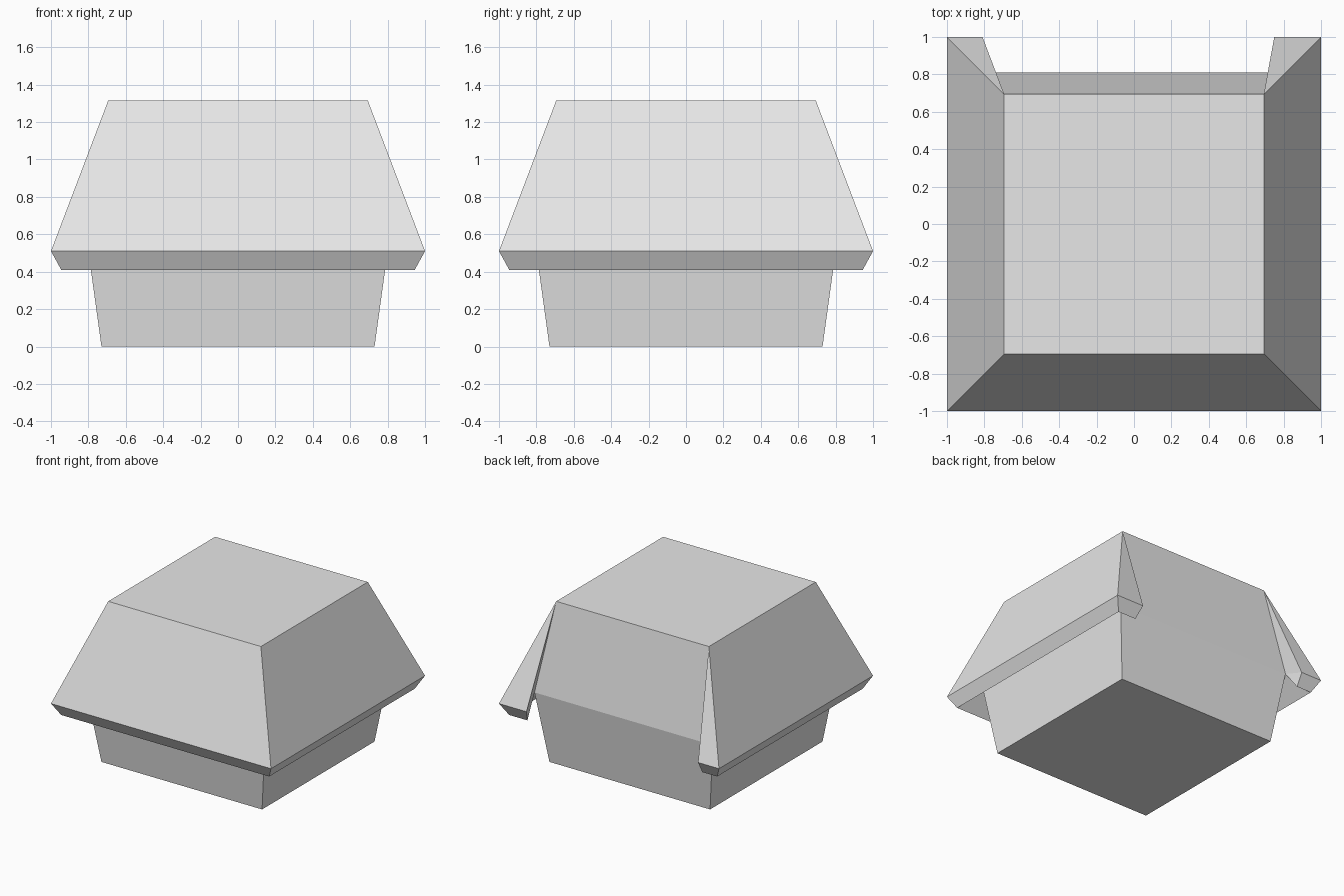
import bpy, bmesh

cube = bpy.data.objects.get("Cube")
if cube:
    bpy.data.objects.remove(cube, do_unlink=True)

# One plain grey for everything
grey = bpy.data.materials.new("light_grey")
grey.use_nodes = True
colour = (0.8, 0.8, 0.8, 1)
grey.diffuse_color = colour
grey.node_tree.nodes["Principled BSDF"].inputs["Base Color"].default_value = colour


def finish(name, bm):
    bmesh.ops.remove_doubles(bm, verts=bm.verts, dist=0.001)
    bmesh.ops.recalc_face_normals(bm, faces=bm.faces)
    mesh = bpy.data.meshes.new(name)
    bm.to_mesh(mesh)
    bm.free()
    mesh.materials.append(grey)
    bpy.context.collection.objects.link(bpy.data.objects.new(name, mesh))


def bridge(bm, a, b, closed):
    count = len(a)
    for i in range(count if closed else count - 1):
        j = (i + 1) % count
        bm.faces.new((a[i], a[j], b[j], b[i]))


# Shared heights and half widths: (half width, z)
crown, brim, lip, root = (0.694, 1.315), (1.0, 0.51), (0.945, 0.41), (0.81, 0.58)
base = (0.73, 0.0)

# Head block: three stacked square sections with caps
bm = bmesh.new()
rings = [[bm.verts.new((sx * d, sy * d, z))
          for sx, sy in ((-1, -1), (1, -1), (1, 1), (-1, 1))]
         for d, z in (base, root, crown)]
for low, high in zip(rings, rings[1:]):
    bridge(bm, low, high, True)
bm.faces.new(rings[0])
bm.faces.new(rings[-1])
finish("head_block", bm)

# Wraparound cover: a wedge profile swept round three sides, with short back flaps
# Each row: profile point, flap end x on the -x side, flap end x on the +x side
rows = []
bm = bmesh.new()
for (d, z), end_a, end_b in ((crown, -crown[0], crown[0]), (brim, -0.81, 0.75),
                             (lip, -0.81, 0.78), (root, -root[0], root[0])):
    path = ((end_a, d), (-d, d), (-d, -d), (d, -d), (d, d), (end_b, d))
    rows.append([bm.verts.new((x, y, z)) for x, y in path])
for i, row in enumerate(rows):
    bridge(bm, row, rows[(i + 1) % len(rows)], False)
for end in (0, -1):
    top, rim, low, inner = (row[end] for row in rows)
    bm.faces.new((top, rim, inner))
    bm.faces.new((rim, low, inner))
finish("wraparound_cover", bm)
